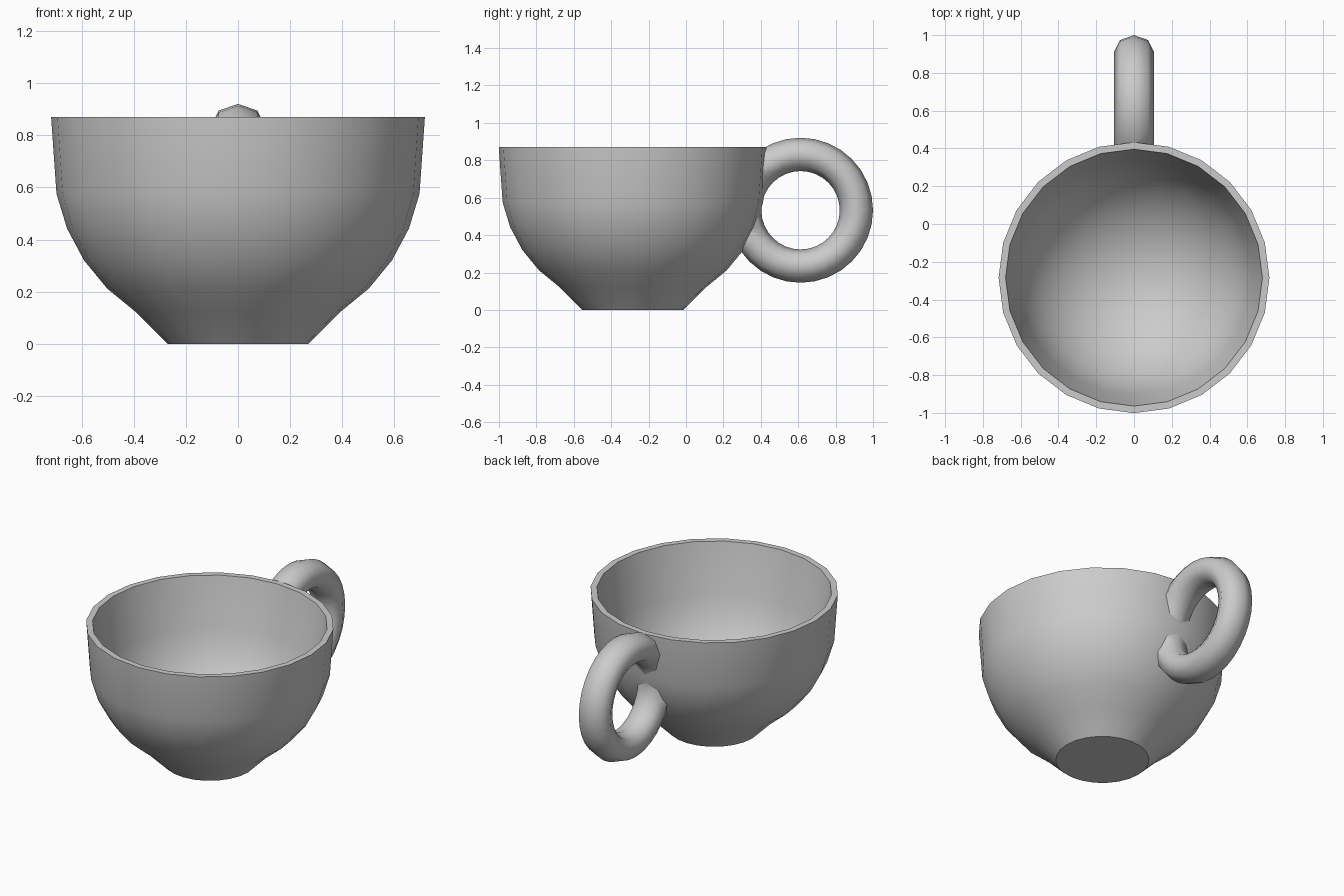
import bpy, bmesh, math

if "Cube" in bpy.data.objects:
    bpy.data.objects.remove(bpy.data.objects["Cube"])

CY = -0.284  # cup axis position along y
SEG = 24


def lathe(name, profile):
    """Spin an (r, z) profile around the cup axis; r = 0 points close the ends."""
    bm = bmesh.new()
    verts = [bm.verts.new((0, CY - r, z)) for r, z in profile]
    edges = [bm.edges.new(p) for p in zip(verts, verts[1:])]
    bmesh.ops.spin(bm, geom=verts + edges, cent=(0, CY, 0), axis=(0, 0, 1),
                   angle=2 * math.pi, steps=SEG)
    bmesh.ops.remove_doubles(bm, verts=bm.verts, dist=1e-4)
    bmesh.ops.recalc_face_normals(bm, faces=bm.faces)
    mesh = bpy.data.meshes.new(name)
    bm.to_mesh(mesh)
    bm.free()
    ob = bpy.data.objects.new(name, mesh)
    bpy.context.collection.objects.link(ob)
    return ob


def smooth(ob, angle):
    bpy.ops.object.select_all(action='DESELECT')
    ob.select_set(True)
    bpy.context.view_layer.objects.active = ob
    bpy.ops.object.shade_smooth_by_angle(angle=math.radians(angle))


def bowl(radius, centre, rings):
    """Points of a half sphere profile, stepped like a 16-ring ball."""
    step = math.radians(11.25)
    return [(radius * math.cos(k * step), centre - radius * math.sin(k * step))
            for k in rings]


# Cup bowl: flat foot, ball-shaped outer wall, rim and smaller ball-shaped inside
outer = [(0, 0), (0.27, 0)] + bowl(0.71, 0.714, range(5, 0, -1)) + [(0.717, 0.87)]
inner = [(0.68, 0.87)] + bowl(0.632, 0.682, range(1, 8)) + [(0, 0.05)]
smooth(lathe("cup_bowl", outer + inner), 35)

# Ring handle, slightly wide in x, trimmed where it would enter the bowl
bpy.ops.mesh.primitive_torus_add(major_segments=32, minor_segments=8,
                                 major_radius=0.2985, minor_radius=0.089,
                                 location=(0, 0.6125, 0.533),
                                 rotation=(0, math.pi / 2, 0))
handle = bpy.context.object
handle.name = "handle"
handle.scale.z = 1.18
bpy.ops.object.transform_apply(location=True, rotation=True, scale=True)

cutter = lathe("handle_cutter", [(max(r - 0.008, 0), z) for r, z in outer]
               + [(0.709, 1.0), (0, 1.0)])
cutter.hide_render = True
trim = handle.modifiers.new("trim", 'BOOLEAN')
trim.operation = 'DIFFERENCE'
trim.solver = 'EXACT'
trim.object = cutter
bpy.context.view_layer.objects.active = handle
bpy.ops.object.modifier_apply(modifier=trim.name)
bpy.data.objects.remove(cutter)
smooth(handle, 60)
